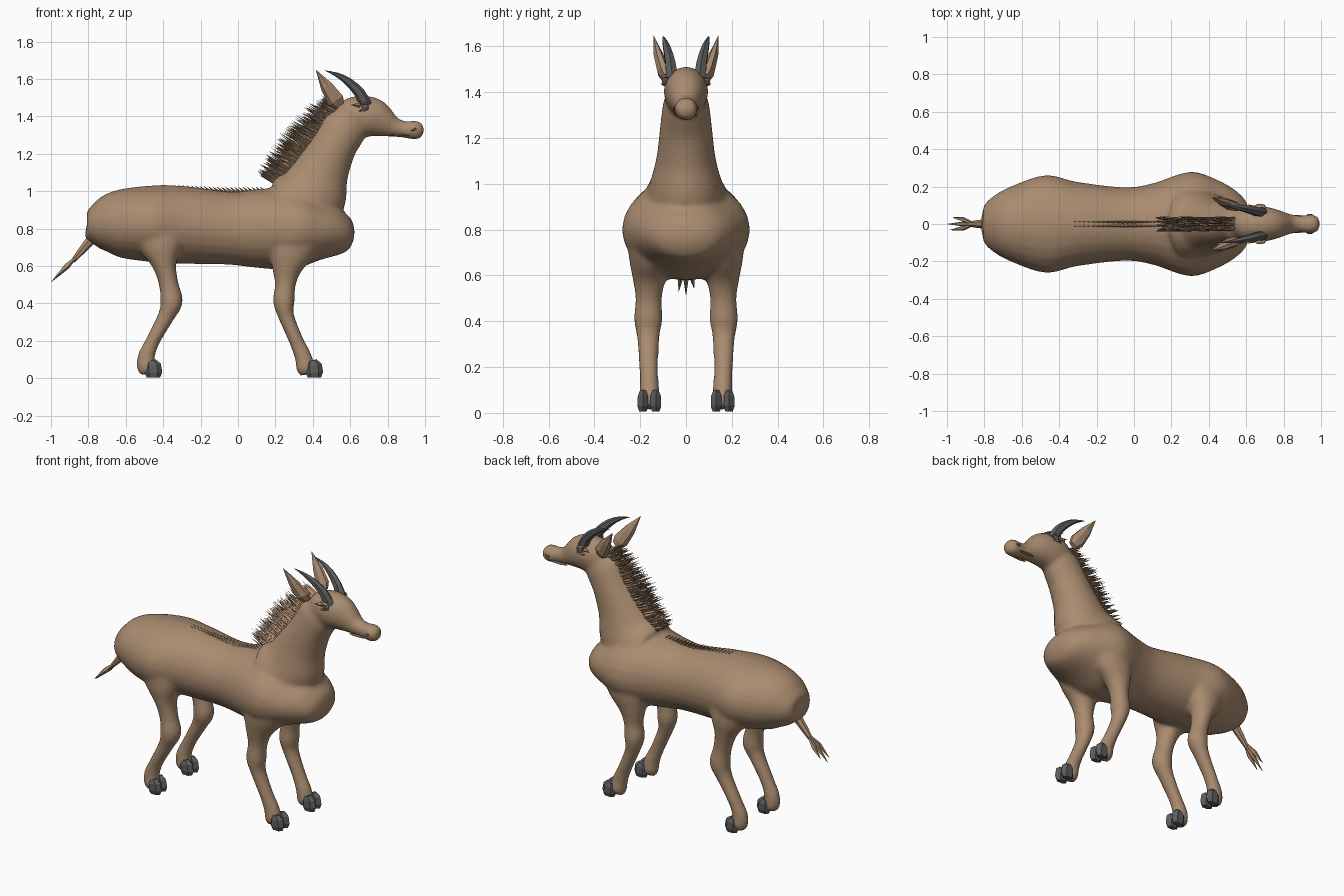
import bpy, bmesh, math, random
from mathutils import Vector, Matrix

random.seed(4)
cube = bpy.data.objects.get("Cube")
if cube:
    bpy.data.objects.remove(cube, do_unlink=True)


def material(name, rgb):
    m = bpy.data.materials.new(name)
    m.use_nodes = True
    m.diffuse_color = (*rgb, 1)
    m.node_tree.nodes["Principled BSDF"].inputs["Base Color"].default_value = (*rgb, 1)
    return m


HIDE = material("tan_brown_hide", (0.40, 0.26, 0.16))
HORN = material("dark_grey_horn", (0.11, 0.11, 0.115))
Y = Vector((0, 1, 0))


def finish(bm, name, mat):
    bmesh.ops.recalc_face_normals(bm, faces=bm.faces)
    me = bpy.data.meshes.new(name)
    bm.to_mesh(me)
    bm.free()
    me.materials.append(mat)
    ob = bpy.data.objects.new(name, me)
    bpy.context.collection.objects.link(ob)
    return ob


def spline(keys, steps):
    """Catmull-Rom samples through tuples of any length."""
    k = [keys[0]] + list(keys) + [keys[-1]]
    out = []
    for i in range(1, len(k) - 2):
        for s in range(steps):
            t = s / steps
            out.append([0.5 * (2 * b + (c - a) * t + (2 * a - 5 * b + 4 * c - d) * t * t
                               + (3 * b - a - 3 * c + d) * t ** 3)
                        for a, b, c, d in zip(k[i - 1], k[i], k[i + 1], k[i + 2])])
    return out + [list(keys[-1])]


def loft(bm, keys, steps=5, sides=24):
    """Skin ellipses (x, y, z, half depth, half width) along a path."""
    pts = spline(keys, steps) if steps > 1 else keys
    rings = []
    for i, p in enumerate(pts):
        a, b = pts[max(i - 1, 0)], pts[min(i + 1, len(pts) - 1)]
        u = (Vector(b[:3]) - Vector(a[:3])).cross(Y).normalized()
        c = Vector(p[:3])
        angles = [2 * math.pi * j / sides for j in range(sides)]
        rings.append([bm.verts.new(c + u * math.cos(w) * p[3] + Y * math.sin(w) * p[4])
                      for w in angles])
    for r, q in zip(rings, rings[1:]):
        for j in range(sides):
            n = (j + 1) % sides
            bm.faces.new((r[j], r[n], q[n], q[j]))
    bm.faces.new(rings[0])
    bm.faces.new(rings[-1])


def spike(bm, base, tip, radius, sides=4):
    base, tip = Vector(base), Vector(tip)
    d = tip - base
    rot = d.to_track_quat('Z', 'Y').to_matrix().to_4x4()
    bmesh.ops.create_cone(bm, cap_ends=True, segments=sides, radius1=radius, radius2=0,
                          depth=d.length, matrix=Matrix.Translation((base + tip) / 2) @ rot)


def blob(bm, loc, size, turn=0.0, detail=1):
    mat = (Matrix.Translation(loc) @ Matrix.Rotation(turn, 4, 'Y')
           @ Matrix.Diagonal((*size, 1)))
    bmesh.ops.create_icosphere(bm, subdivisions=detail, radius=1, matrix=mat)


# Trunk, neck, head and legs fused into one smooth skin
bm = bmesh.new()
trunk = [(-.812, .80, .03, .05), (-.80, .80, .075, .10), (-.75, .81, .125, .15),
         (-.65, .825, .178, .205), (-.47, .826, .204, .262), (-.3, .82, .208, .225),
         (-.05, .802, .195, .197), (.1, .80, .21, .218), (.3, .80, .22, .28),
         (.45, .79, .16, .235), (.55, .78, .12, .175), (.6, .78, .08, .12),
         (.622, .78, .03, .05)]
neck = [(.31, .90, .20, .20), (.39, .98, .195, .165), (.447, 1.11, .15, .13),
        (.515, 1.245, .122, .114), (.575, 1.35, .12, .10), (.60, 1.40, .08, .08)]
head = [(.53, 1.40, .05, .05), (.58, 1.405, .09, .085), (.65, 1.402, .11, .097),
        (.72, 1.393, .107, .09), (.78, 1.367, .083, .072), (.83, 1.344, .056, .055),
        (.89, 1.33, .045, .046), (.945, 1.327, .052, .052), (.98, 1.326, .04, .042),
        (.995, 1.326, .015, .015)]
for part in (trunk, neck, head):
    loft(bm, [(x, 0, z, d, w) for x, z, d, w in part])
hind_leg = [(-.43, .14, .82, .16, .10), (-.41, .155, .70, .115, .09),
            (-.392, .16, .60, .064, .07), (-.37, .163, .5, .053, .057),
            (-.356, .165, .41, .061, .063), (-.385, .165, .33, .045, .05),
            (-.455, .163, .2, .039, .042), (-.492, .16, .11, .047, .043),
            (-.487, .16, .05, .052, .046), (-.482, .16, .02, .035, .03)]
front_leg = [(.33, .14, .80, .15, .12), (.285, .155, .68, .125, .095),
             (.262, .16, .59, .083, .074), (.253, .163, .5, .056, .058),
             (.245, .165, .41, .058, .063), (.258, .165, .33, .043, .05),
             (.312, .163, .2, .04, .042), (.35, .16, .11, .047, .043),
             (.362, .16, .05, .05, .046), (.37, .16, .02, .035, .03)]
for side in (1, -1):
    for leg in (hind_leg, front_leg):
        loft(bm, [(x, y * side, z, d, w) for x, y, z, d, w in leg])
body = finish(bm, "body", HIDE)
remesh = body.modifiers.new("fuse", 'REMESH')
remesh.mode = 'VOXEL'
remesh.voxel_size = 0.012
remesh.use_smooth_shade = True
soften = body.modifiers.new("soften", 'SMOOTH')
soften.factor = 0.5
soften.iterations = 12

# Cloven hooves: two faceted toes per foot
for name, x in (("hind", -.452), ("front", .408)):
    for side in (1, -1):
        bm = bmesh.new()
        for y in (.132, .188):
            loft(bm, [(x, y * side, .005, .036, .018), (x, y * side, .03, .047, .027),
                      (x - .004, y * side, .07, .044, .026),
                      (x - .012, y * side, .094, .024, .015)], 1, 6)
        finish(bm, f"{name}_hoof_{'left' if side > 0 else 'right'}", HORN)

# Paired head parts
for side, label in ((1, "left"), (-1, "right")):
    bm = bmesh.new()
    loft(bm, [(.685, .06 * side, 1.455, .035, .03), (.65, .068 * side, 1.525, .029, .025),
              (.59, .082 * side, 1.585, .022, .019), (.53, .093 * side, 1.622, .012, .011),
              (.465, .10 * side, 1.645, .001, .001)], 2, 6)
    finish(bm, f"horn_{label}", HORN)

    bm = bmesh.new()
    loft(bm, [(.545, .085 * side, 1.455, .030, .016), (.525, .098 * side, 1.485, .048, .028),
              (.475, .12 * side, 1.56, .035, .022), (.417, .142 * side, 1.648, .001, .001)], 1, 7)
    finish(bm, f"ear_{label}", HIDE)

    bm = bmesh.new()
    blob(bm, (.68, .09 * side, 1.452), (.02, .016, .018), 0, 2)
    finish(bm, f"eye_{label}", HORN)

    bm = bmesh.new()
    blob(bm, (.675, .09 * side, 1.470), (.036, .02, .008), .2)
    blob(bm, (.675, .094 * side, 1.436), (.032, .016, .008), -.2)
    spike(bm, (.65, .085 * side, 1.46), (.605, .105 * side, 1.462), .014)
    finish(bm, f"eyelids_{label}", HIDE)

    bm = bmesh.new()
    blob(bm, (.94, .049 * side, 1.33), (.018, .006, .009), -.2)
    finish(bm, f"nostril_{label}", HORN)

    bm = bmesh.new()
    blob(bm, (.865, .038 * side, 1.300), (.065, .012, .006))
    finish(bm, f"lip_{label}", HIDE)

# Mane: bristles rooted down the back of the neck
bm = bmesh.new()
crest = spline([(.19, 1.05), (.33, 1.19), (.435, 1.32), (.535, 1.46)], 22)
for i, (x, z) in enumerate(crest):
    length = .07 + .09 * math.sin(math.pi * (.12 + .78 * i / len(crest)))
    for y in (-.03, -.01, .01, .03):
        y += random.uniform(-.006, .006)
        reach = length * random.uniform(.8, 1.1)
        spike(bm, (x + .025, y * .8, z - .015),
              (x - reach * .8, y * 1.1, z + reach * random.uniform(.3, .55)), .01)
finish(bm, "mane", HIDE)

# Short ridge of bristles along the back
bm = bmesh.new()
for i in range(20):
    x = -.30 + .023 * i
    z = 1.0 + .12 * (x - .02) ** 2
    for y in (-.009, .009):
        spike(bm, (x + .02, y, z - .012), (x - .022, y * 1.4, z + .024), .010)
finish(bm, "back_ridge", HIDE)

# Tail: tapering stem with a three-pronged tuft
bm = bmesh.new()
loft(bm, [(-.77, 0, .76, .03, .03), (-.83, 0, .69, .022, .022),
          (-.885, 0, .625, .012, .014)], 1, 7)
for y, tip in ((-.032, (-.985, .53)), (0, (-.998, .515)), (.035, (-.97, .545))):
    loft(bm, [(-.865, y * .2, .65, .006, .006), (-.915, y * .7, .60, .017, .014),
              (tip[0], y, tip[1], .001, .001)], 1, 5)
finish(bm, "tail", HIDE)
